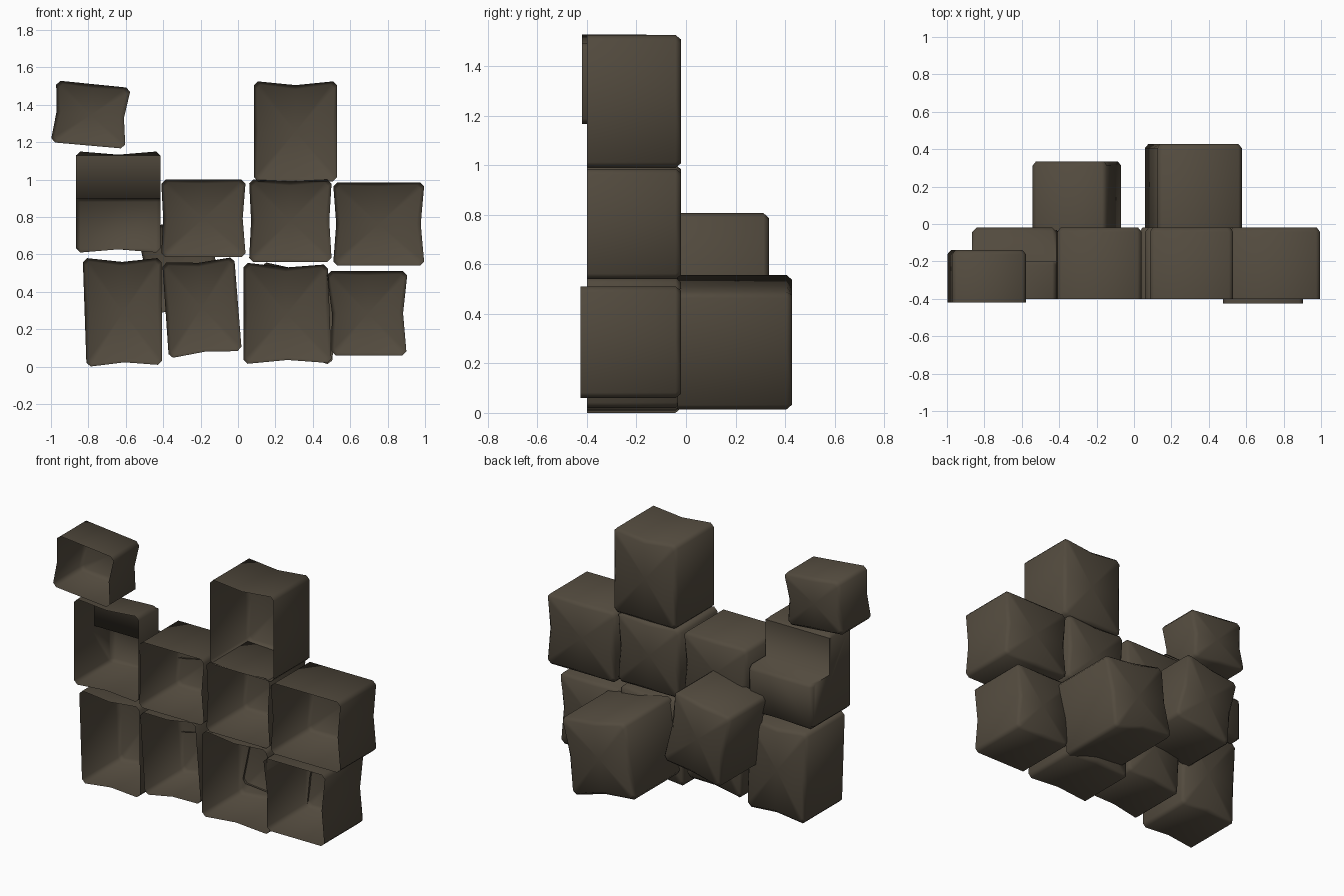
import bpy
import bmesh
import math
from mathutils import Vector

cube = bpy.data.objects.get("Cube")
if cube:
    bpy.data.objects.remove(cube, do_unlink=True)

# Single dark brown colour
brown = bpy.data.materials.new("dark_brown")
brown.use_nodes = True
brown.diffuse_color = (0.085, 0.069, 0.048, 1)
brown.node_tree.nodes["Principled BSDF"].inputs["Base Color"].default_value = brown.diffuse_color

CHAMFER = 0.022


def finish(bm, name, soft=()):
    """Turn a bmesh into a smooth shaded object with sharp rims."""
    bmesh.ops.recalc_face_normals(bm, faces=bm.faces)
    for face in bm.faces:
        face.smooth = True
    for edge in bm.edges:
        if len(edge.link_faces) == 2 and edge not in soft:
            edge.smooth = edge.calc_face_angle() < math.radians(60)
    mesh = bpy.data.meshes.new(name)
    bm.to_mesh(mesh)
    bm.free()
    mesh.materials.append(brown)
    obj = bpy.data.objects.new(name, mesh)
    bpy.context.collection.objects.link(obj)


def outline(corners, pinch):
    """Chamfered quad whose sides bend inward at their midpoints."""
    pts = [Vector(c) for c in corners]
    middle = sum(pts, Vector((0, 0))) / 4
    loop = []
    for i, a in enumerate(pts):
        b = pts[(i + 1) % 4]
        along = (b - a).normalized()
        half = (a + b) / 2
        loop += [a + along * CHAMFER,
                 half + (middle - half).normalized() * pinch[i],
                 b - along * CHAMFER]
    return loop, middle


def open_box(name, corners, pinch, front=-0.4, back=-0.02):
    """Thin shell, open to the front; corners run clockwise from top left."""
    loop, middle = outline(corners, pinch)
    bm = bmesh.new()
    rings = []
    for y, inset in ((front, 0), (back - CHAMFER, 0), (back, CHAMFER)):
        ring = []
        for p in loop:
            q = p - (p - middle).normalized() * inset
            ring.append(bm.verts.new((q.x, y, q.y)))
        rings.append(ring)
    count = len(loop)
    for r, s in zip(rings, rings[1:]):
        for i in range(count):
            j = (i + 1) % count
            bm.faces.new((r[i], r[j], s[j], s[i]))
    # slightly dished back
    hub = bm.verts.new((middle.x, back - 0.01, middle.y))
    for i in range(count):
        bm.faces.new((rings[-1][i], rings[-1][(i + 1) % count], hub))
    finish(bm, name)


def rect(x0, x1, z0, z1):
    return (x0, z1), (x1, z1), (x1, z0), (x0, z0)


# Front wall of boxes: pinch order is top, right, bottom, left
open_box("small_top_box", ((-0.97, 1.53), (-0.575, 1.49), (-0.605, 1.165), (-1, 1.2)),
         (0, 0.02, 0, 0.015), -0.42, -0.14)
open_box("tall_top_box", rect(0.085, 0.53, 0.99, 1.525), (0.02, 0, 0, 0))
open_box("middle_box", rect(-0.41, 0.04, 0.585, 1), (0, 0.015, 0, 0.01))
open_box("middle_right_box", rect(0.06, 0.5, 0.56, 1), (0.01, 0.012, 0, 0.01))
open_box("right_box", rect(0.51, 0.995, 0.54, 0.985), (0, 0.018, 0, 0.015))
open_box("lower_left_box", ((-0.83, 0.58), (-0.41, 0.58), (-0.405, 0.01), (-0.81, 0)),
         (0.02, 0, 0.018, 0))
open_box("lower_middle_box", ((-0.405, 0.555), (-0.02, 0.585), (0.02, 0.085), (-0.37, 0.045)),
         (0.015, 0, 0.015, 0))
open_box("lower_inner_right_box", ((0.03, 0.555), (0.48, 0.545), (0.5, 0.02), (0.03, 0.015)),
         (0.02, 0, 0.018, 0))
open_box("lower_right_box", ((0.475, 0.51), (0.905, 0.51), (0.9, 0.06), (0.5, 0.06)),
         (0, 0.02, 0, 0.015), -0.425)

# Tilted boxes behind the wall
open_box("rear_left_box", ((-0.545, 0.74), (-0.15, 0.81), (-0.065, 0.35), (-0.47, 0.275)),
         (0.008, 0.015, 0.008, 0.015), -0.035, 0.335)
open_box("rear_right_box", ((0.13, 0.56), (0.58, 0.485), (0.5, 0.01), (0.055, 0.095)),
         (0.01, 0.015, 0.02, 0.01), -0.035, 0.428)

# Stepped box: side profile swept across x with pinched top and bottom
profile = ((-0.4, 0.61), (-0.042, 0.61), (-0.02, 0.632), (-0.02, 0.88), (-0.04, 0.9),
           (-0.2, 0.9), (-0.2, 1.13), (-0.22, 1.15), (-0.4, 1.15))
bm = bmesh.new()
sections = []
for x, pinch, shrink in ((-0.865, 0, CHAMFER), (-0.843, 0, 0), (-0.64, 0.017, 0),
                         (-0.437, 0, 0), (-0.415, 0, CHAMFER)):
    row = []
    for y, z in profile:
        inward = pinch + shrink
        dz = inward if z < 0.62 else -inward if z > 1.14 else 0
        dy = -shrink if -0.1 < y else 0
        row.append(bm.verts.new((x, y + dy, z + dz)))
    sections.append(row)
for r, s in zip(sections, sections[1:]):
    for i in range(len(profile) - 1):
        bm.faces.new((r[i], r[i + 1], s[i + 1], s[i]))
for row in (sections[0], sections[-1]):
    bm.faces.new(row)
step = {e for e in bm.edges
        if all(abs(v.co.y + 0.2) < 0.001 and abs(v.co.z - 0.9) < 0.001 for v in e.verts)}
finish(bm, "stepped_left_box", step)
